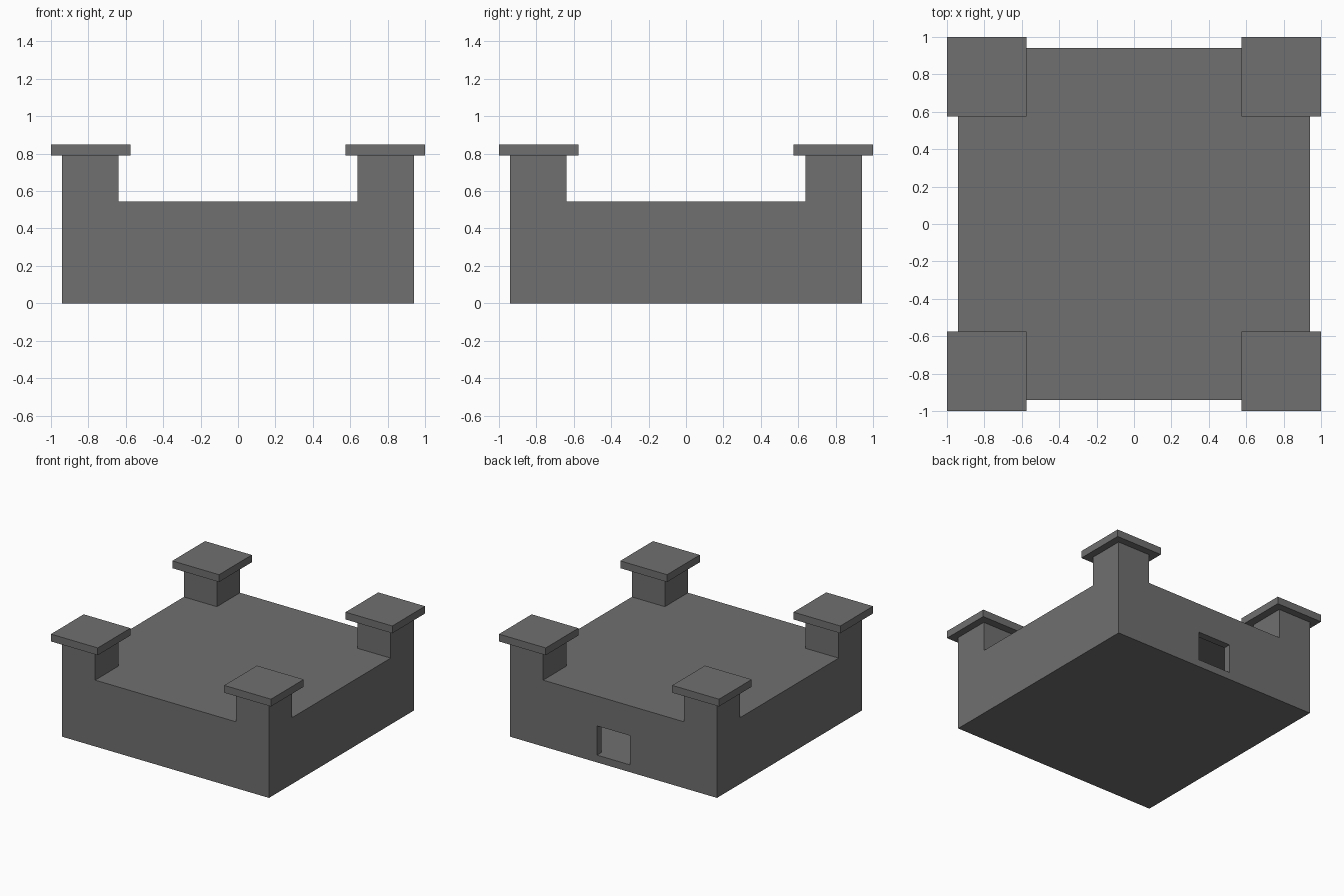
import bpy, bmesh
from mathutils import Vector

if "Cube" in bpy.data.objects:
    bpy.data.objects.remove(bpy.data.objects["Cube"], do_unlink=True)

HALF = 0.94        # outer wall half width
INNER = 0.64       # inner edge of the corner posts
DECK = 0.545
POST_TOP = 0.79
CAP_TOP = 0.85
WALL = 0.06

stone = bpy.data.materials.new("grey stone")
stone.use_nodes = True
grey = (0.16, 0.16, 0.16, 1)
stone.diffuse_color = grey
stone.node_tree.nodes["Principled BSDF"].inputs["Base Color"].default_value = grey


def add_box(bm, low, high):
    low, high = Vector(low), Vector(high)
    verts = bmesh.ops.create_cube(bm, size=1)["verts"]
    for v in verts:
        v.co = (low + high) / 2 + v.co * (high - low)


def make_object(name, bm):
    bmesh.ops.recalc_face_normals(bm, faces=bm.faces)
    mesh = bpy.data.meshes.new(name)
    bm.to_mesh(mesh)
    bm.free()
    mesh.materials.append(stone)
    obj = bpy.data.objects.new(name, mesh)
    bpy.context.collection.objects.link(obj)
    return obj


def box(name, low, high):
    bm = bmesh.new()
    add_box(bm, low, high)
    return make_object(name, bm)


# Main block: sliced so its four top corners can rise into posts
bm = bmesh.new()
add_box(bm, (-HALF, -HALF, 0), (HALF, HALF, DECK))
for axis in ((1, 0, 0), (0, 1, 0)):
    for side in (-1, 1):
        bmesh.ops.bisect_plane(bm, geom=bm.verts[:] + bm.edges[:] + bm.faces[:],
                               plane_co=Vector(axis) * side * INNER, plane_no=axis)
corners = []
for f in bm.faces:
    c = f.calc_center_median()
    if f.normal.z > 0.9 and min(abs(c.x), abs(c.y)) > INNER:
        corners.append(f)
for f in corners:
    raised = bmesh.ops.extrude_face_region(bm, geom=[f])["geom"]
    for v in raised:
        if isinstance(v, bmesh.types.BMVert):
            v.co.z = POST_TOP
bmesh.ops.delete(bm, geom=[f for f in corners if f.is_valid], context="FACES_ONLY")
body = make_object("walls_and_posts", bm)

# Hollow room inside, reached by a doorway in the rear wall
room = HALF - WALL
cutters = [
    box("room_cutter", (-room, -room, WALL), (room, room, DECK - WALL)),
    box("doorway_cutter", (-0.15, room - 0.2, WALL), (0.15, HALF + 0.1, 0.30)),
]
# The doorway floor is flush with the room floor
for cutter in cutters:
    cutter.hide_render = True
    cut = body.modifiers.new(cutter.name, "BOOLEAN")
    cut.operation = "DIFFERENCE"
    cut.solver = "EXACT"
    cut.object = cutter
    bpy.context.view_layer.objects.active = body
    bpy.ops.object.modifier_apply(modifier=cut.name)
    bpy.data.objects.remove(cutter, do_unlink=True)

# Overhanging slab on each post
for x, side in ((-1, "right"), (1, "left")):
    for y, end in ((-1, "front"), (1, "rear")):
        xs = sorted((x * 0.575, x))
        ys = sorted((y * 0.575, y))
        box(f"{end}_{side}_post_cap", (xs[0], ys[0], POST_TOP), (xs[1], ys[1], CAP_TOP))
